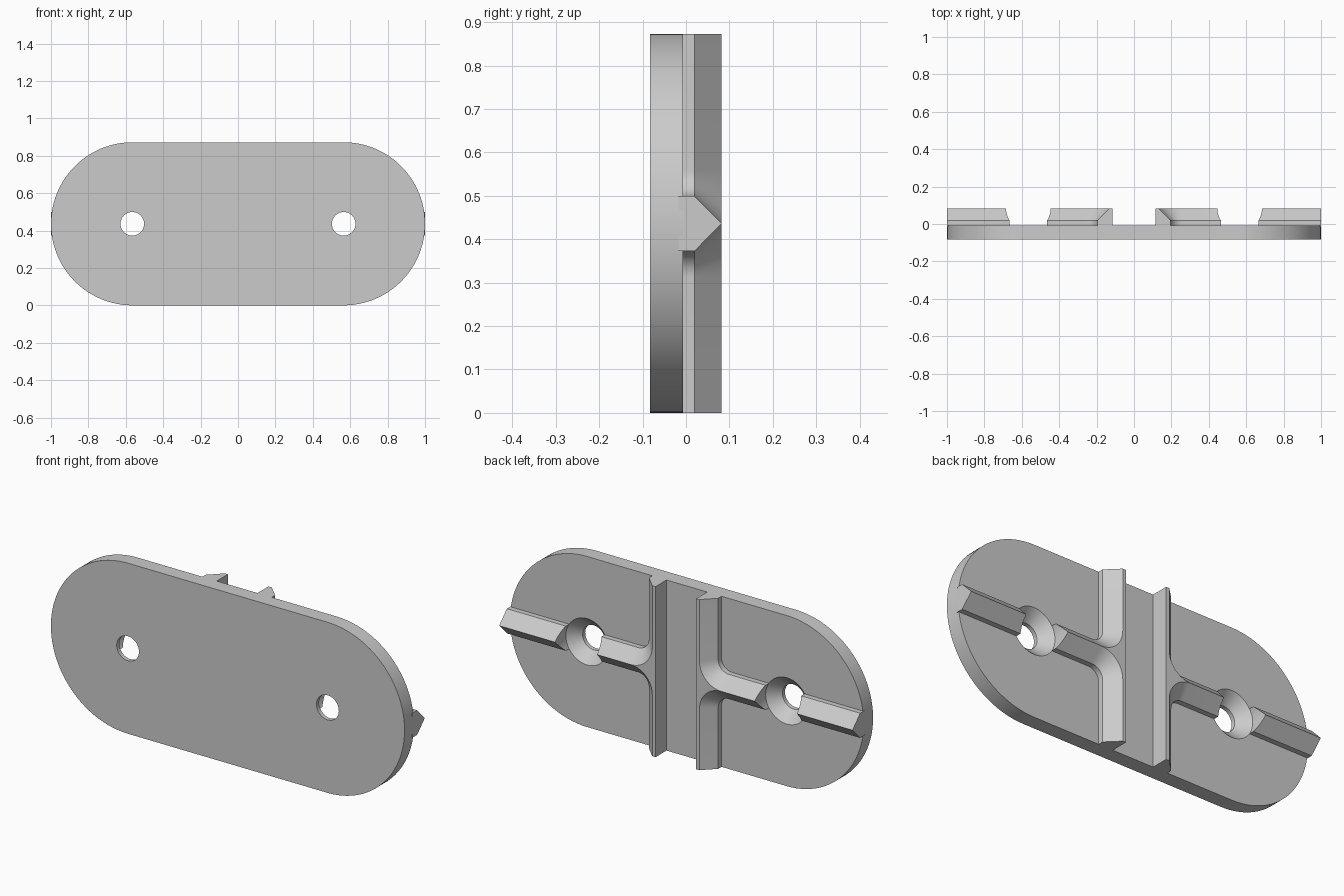
import bpy, bmesh, math

if "Cube" in bpy.data.objects:
    bpy.data.objects.remove(bpy.data.objects["Cube"], do_unlink=True)

R = 0.436            # half height of the plate
HOLE_X = 0.565       # screw hole and end arc centres
FRONT, BACK = -0.083, -0.007
SHOULDER, PEAK = 0.02, 0.082
HALF = 0.063         # half width of the horizontal ribs
INNER, OUTER = 0.115, 0.196   # walls of the vertical ribs
FILLET = 0.06

grey = bpy.data.materials.new("light_grey")
grey.use_nodes = True
grey.diffuse_color = (0.6, 0.6, 0.6, 1)
grey.node_tree.nodes["Principled BSDF"].inputs["Base Color"].default_value = (0.6, 0.6, 0.6, 1)


def make(name, loops, caps):
    """Loft equal closed loops of points; caps lists the end polygons by slice."""
    bm = bmesh.new()
    rows = [[bm.verts.new((x, y, z + R)) for x, y, z in loop] for loop in loops]
    for a, b in zip(rows, rows[1:]):
        for i in range(len(a)):
            j = (i + 1) % len(a)
            bm.faces.new((a[i], a[j], b[j], b[i]))
    bm.faces.new(rows[0])
    if caps:
        bm.faces.new(rows[-1][caps])
    bmesh.ops.remove_doubles(bm, verts=bm.verts, dist=0.0001)
    bmesh.ops.recalc_face_normals(bm, faces=bm.faces)
    mesh = bpy.data.meshes.new(name)
    bm.to_mesh(mesh)
    bm.free()
    mesh.materials.append(grey)
    ob = bpy.data.objects.new(name, mesh)
    bpy.context.collection.objects.link(ob)
    return ob


def activate(ob):
    bpy.ops.object.select_all(action='DESELECT')
    ob.select_set(True)
    bpy.context.view_layer.objects.active = ob


def mirror_x(ob):
    activate(ob)
    ob.modifiers.new("mirror", 'MIRROR').use_clip = False
    bpy.ops.object.modifier_apply(modifier="mirror")


def circle(cx, r, y, n=64):
    return [(cx + r * math.cos(math.tau * i / n), y, r * math.sin(math.tau * i / n))
            for i in range(n)]


# Plate with round ends
def stadium(y, n=48):
    pts = []
    for side in (1, -1):
        for i in range(n + 1):
            a = -math.pi / 2 + math.pi * i / n
            pts.append((side * (HOLE_X - 0.001 + R * math.cos(a)), y, side * R * math.sin(a)))
    return pts


plate = make("plate", [stadium(FRONT), stadium(BACK)], slice(None))


# Vertical rib with a filleted branch, its edge inset by d
def branch_loop(y, d, n=10):
    path = [(HOLE_X, y, HALF - d)]
    for i in range(n + 1):
        a = math.pi / 2 * i / n
        r = FILLET + d
        path.append((OUTER + FILLET - r * math.sin(a), y, HALF + FILLET - r * math.cos(a)))
    path.append((OUTER - d, y, R))
    lower = [(x, y, -z) for x, _, z in reversed(path)]
    return path + [(INNER, y, R), (INNER, y, -R)] + lower


centre_ribs = make("centre_ribs",
                   [branch_loop(BACK - 0.01, 0), branch_loop(SHOULDER, 0), branch_loop(PEAK, HALF)],
                   slice(1, -2))


# Outer ribs with a pointed section
def section(x):
    return [(x, BACK - 0.01, -HALF), (x, SHOULDER, -HALF), (x, PEAK, 0),
            (x, SHOULDER, HALF), (x, BACK - 0.01, HALF)]


outer_ribs = make("outer_ribs", [section(HOLE_X), section(0.999)], slice(None))

# Countersunk hole cutter
profile = [(0.063, FRONT - 0.05), (0.063, -0.062), (0.119, BACK + 0.0005), (0.119, PEAK + 0.05)]
cutter = make("hole_cutter", [circle(HOLE_X, r, y) for r, y in profile], slice(None))
cutter.hide_render = True

for ob in (centre_ribs, outer_ribs, cutter):
    mirror_x(ob)

for ob in (plate, centre_ribs, outer_ribs):
    activate(ob)
    cut = ob.modifiers.new("holes", 'BOOLEAN')
    cut.operation = 'DIFFERENCE'
    cut.solver = 'EXACT'
    cut.object = cutter
    bpy.ops.object.modifier_apply(modifier="holes")
    bpy.ops.object.shade_smooth_by_angle(angle=math.radians(25))

bpy.data.objects.remove(cutter, do_unlink=True)
